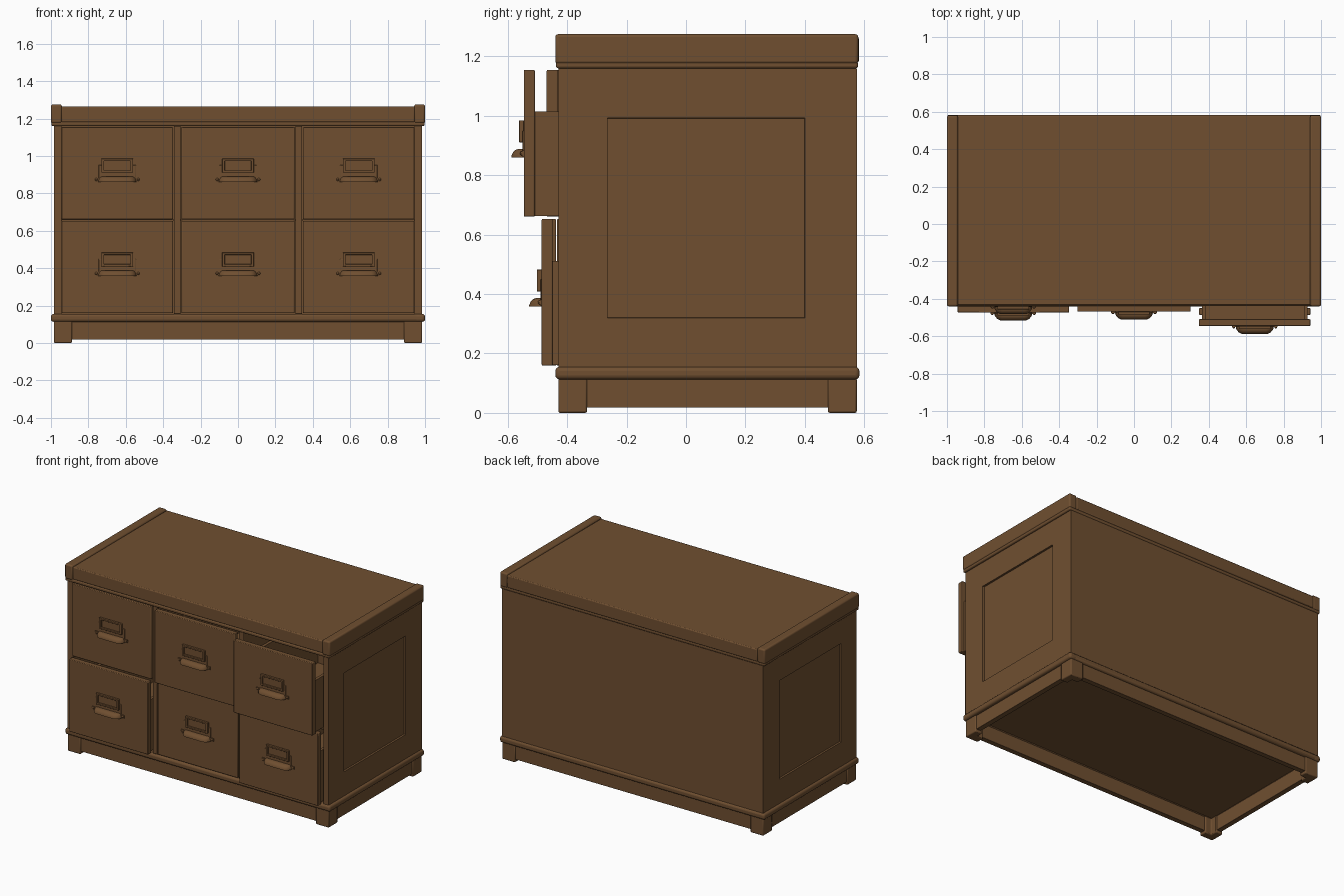
import bpy, bmesh
from mathutils import Vector

if "Cube" in bpy.data.objects:
    bpy.data.objects.remove(bpy.data.objects["Cube"], do_unlink=True)

wood = bpy.data.materials.new("brown wood")
wood.use_nodes = True
BROWN = (0.16, 0.078, 0.03, 1)
wood.diffuse_color = BROWN
wood.node_tree.nodes["Principled BSDF"].inputs["Base Color"].default_value = BROWN


def finish(name, bm, bevel=0.0, segments=2):
    """Turn a bmesh into a named, softly bevelled object."""
    bmesh.ops.recalc_face_normals(bm, faces=bm.faces)
    mesh = bpy.data.meshes.new(name)
    bm.to_mesh(mesh)
    bm.free()
    mesh.materials.append(wood)
    ob = bpy.data.objects.new(name, mesh)
    bpy.context.collection.objects.link(ob)
    if bevel:
        mod = ob.modifiers.new("soft edges", 'BEVEL')
        mod.width = bevel
        mod.segments = segments
        mod.limit_method = 'ANGLE'
    bpy.ops.object.select_all(action='DESELECT')
    ob.select_set(True)
    bpy.context.view_layer.objects.active = ob
    bpy.ops.object.shade_smooth_by_angle()
    return ob


def add_box(bm, x, y, z):
    """Add a box given its (min, max) range on each axis."""
    verts = bmesh.ops.create_cube(bm, size=1)["verts"]
    for v in verts:
        v.co = Vector([(r[0] + r[1]) / 2 + c * (r[1] - r[0]) for c, r in zip(v.co, (x, y, z))])


def box(name, x, y, z, bevel=0.0, segments=2):
    bm = bmesh.new()
    add_box(bm, x, y, z)
    return finish(name, bm, bevel, segments)


def span(s, a, b):
    """Range a..b, mirrored when s is negative."""
    return tuple(sorted((s * a, s * b)))


FRONT, BACK, W = -0.43, 0.575, 0.985
LOW, HIGH = 0.155, 1.16

# Cabinet shell
box("back_panel", (-W, W), (0.55, BACK), (LOW, HIGH))
box("floor_panel", (-W + 0.02, W - 0.02), (FRONT + 0.02, BACK - 0.02), (0.12, LOW))
box("row_shelf", (-0.945, 0.945), (-0.42, 0.55), (0.653, 0.659))

for s, side in ((1, "left"), (-1, "right")):
    # Side panel with a sunken field
    bm = bmesh.new()
    add_box(bm, span(s, 0.945, W), (FRONT, 0.56), (LOW, HIGH))
    for axis, values in ((1, (-0.265, 0.4)), (2, (0.32, 0.993))):
        for value in values:
            point, normal = Vector(), Vector()
            point[axis], normal[axis] = value, 1
            bmesh.ops.bisect_plane(bm, geom=bm.verts[:] + bm.edges[:] + bm.faces[:],
                                   plane_co=point, plane_no=normal)
    bm.normal_update()
    field = [f for f in bm.faces if f.normal.x * s > 0.9
             and abs(f.calc_center_median().y - 0.067) < 0.1
             and abs(f.calc_center_median().z - 0.656) < 0.1]
    bmesh.ops.inset_region(bm, faces=field, thickness=0.002, depth=-0.012)
    finish(side + "_side_panel", bm)

    box(side + "_divider", span(s, 0.307, 0.343), (FRONT, 0.55), (LOW, HIGH), 0.003)
    box(side + "_top_cap", span(s, 0.942, 1.0), (-0.44, 0.58), (1.175, 1.275), 0.01, 3)

# Top
box("top_moulding", (-0.998, 0.998), (-0.438, 0.579), (HIGH, 1.183), 0.008, 3)
box("top_board", (-0.945, 0.945), (-0.433, 0.582), (1.18, 1.265), 0.006)

# Base moulding and plinth, both open frames
def frame(name, w, y0, y1, z, t, bevel):
    bm = bmesh.new()
    for s in (-1, 1):
        add_box(bm, span(s, w - t, w), (y0, y1), z)
    for y in ((y0, y0 + t), (y1 - t, y1)):
        add_box(bm, (-w + t / 2, w - t / 2), y, z)
    return finish(name, bm, bevel, 3)


frame("base_moulding", 1.0, -0.44, 0.584, (0.113, 0.155), 0.06, 0.014)
frame("plinth", 0.977, -0.422, 0.567, (0.018, 0.118), 0.035, 0.002)

# L-shaped corner feet
for sx in (-1, 1):
    for end, y, sy in (("front", FRONT, 1), ("back", BACK, -1)):
        bm = bmesh.new()
        a, t = 0.097, 0.052
        outline = [(0, 0), (a, 0), (a, t), (t, t), (t, a), (0, a)]
        face = bm.faces.new([bm.verts.new((sx * (W - u), y + sy * v, 0)) for u, v in outline])
        up = bmesh.ops.extrude_face_region(bm, geom=[face])["geom"]
        bmesh.ops.translate(bm, vec=(0, 0, 0.118),
                            verts=[g for g in up if isinstance(g, bmesh.types.BMVert)])
        finish(f"{end}_{'left' if sx > 0 else 'right'}_foot", bm, 0.006)


def drawer(name, x0, x1, z0, y):
    """Drawer whose face is at y: front board, open box, label frame and cup pull."""
    z1, cx = z0 + 0.494, (x0 + x1) / 2
    box(name + "_front", (x0, x1), (y, y + 0.037), (z0, z1), 0.004)

    bm = bmesh.new()
    a, b, y0, y1, top = x0 + 0.015, x1 - 0.015, y + 0.03, y + 0.88, z0 + 0.353
    add_box(bm, (a, b), (y0, y1), (z0 + 0.002, z0 + 0.02))
    add_box(bm, (a, a + 0.02), (y0, y1), (z0 + 0.002, top))
    add_box(bm, (b - 0.02, b), (y0, y1), (z0 + 0.002, top))
    add_box(bm, (a, b), (y1 - 0.02, y1), (z0 + 0.002, top))
    finish(name + "_box", bm)

    # Label holder: backing plate with a raised rim
    bm = bmesh.new()
    add_box(bm, (cx - 0.1, cx + 0.1), (y - 0.004, y + 0.002), (z0 + 0.2, z0 + 0.29))
    for s in (-1, 1):
        add_box(bm, (cx + min(s * 0.085, s * 0.07), cx + max(s * 0.085, s * 0.07)),
                (y - 0.016, y), (z0 + 0.25, z0 + 0.324))
    for z in (0.25, 0.312):
        add_box(bm, (cx - 0.085, cx + 0.085), (y - 0.016, y), (z0 + z, z0 + z + 0.012))
    add_box(bm, (cx - 0.075, cx + 0.075), (y - 0.006, y), (z0 + 0.255, z0 + 0.32))
    finish(name + "_label_holder", bm, 0.002)

    # Pull backing strip with screw heads
    bm = bmesh.new()
    add_box(bm, (cx - 0.122, cx + 0.122), (y - 0.006, y + 0.002), (z0 + 0.203, z0 + 0.222))
    for s in (-1, 1):
        res = bmesh.ops.create_uvsphere(bm, u_segments=10, v_segments=6, radius=0.008)
        bmesh.ops.translate(bm, verts=res["verts"], vec=(cx + s * 0.112, y - 0.005, z0 + 0.213))
    finish(name + "_pull_plate", bm)

    # Cup pull: rounded hull flaring to its lower lip
    bm = bmesh.new()
    for z, grow in ((0.199, 1.0), (0.204, 1.0), (0.216, 0.87), (0.224, 0.68), (0.228, 0.45)):
        for u, v in ((0.103, 0), (0.098, 0.018), (0.085, 0.034), (0.068, 0.042)):
            for s in (-1, 1):
                bm.verts.new((cx + s * u * (0.7 + 0.3 * grow), y - v * grow, z0 + z))
    bmesh.ops.convex_hull(bm, input=bm.verts)
    finish(name + "_cup_pull", bm)


# Six drawers, each pulled out by a different amount
columns = (("right", -0.943, -0.348), ("middle", -0.302, 0.302), ("left", 0.348, 0.943))
rows = (("lower", 0.159, (-0.474, -0.435, -0.486)), ("upper", 0.661, (-0.44, -0.469, -0.546)))
for row, z0, faces in rows:
    for (col, x0, x1), y in zip(columns, faces):
        drawer(f"{row}_{col}_drawer", x0, x1, z0, y)
